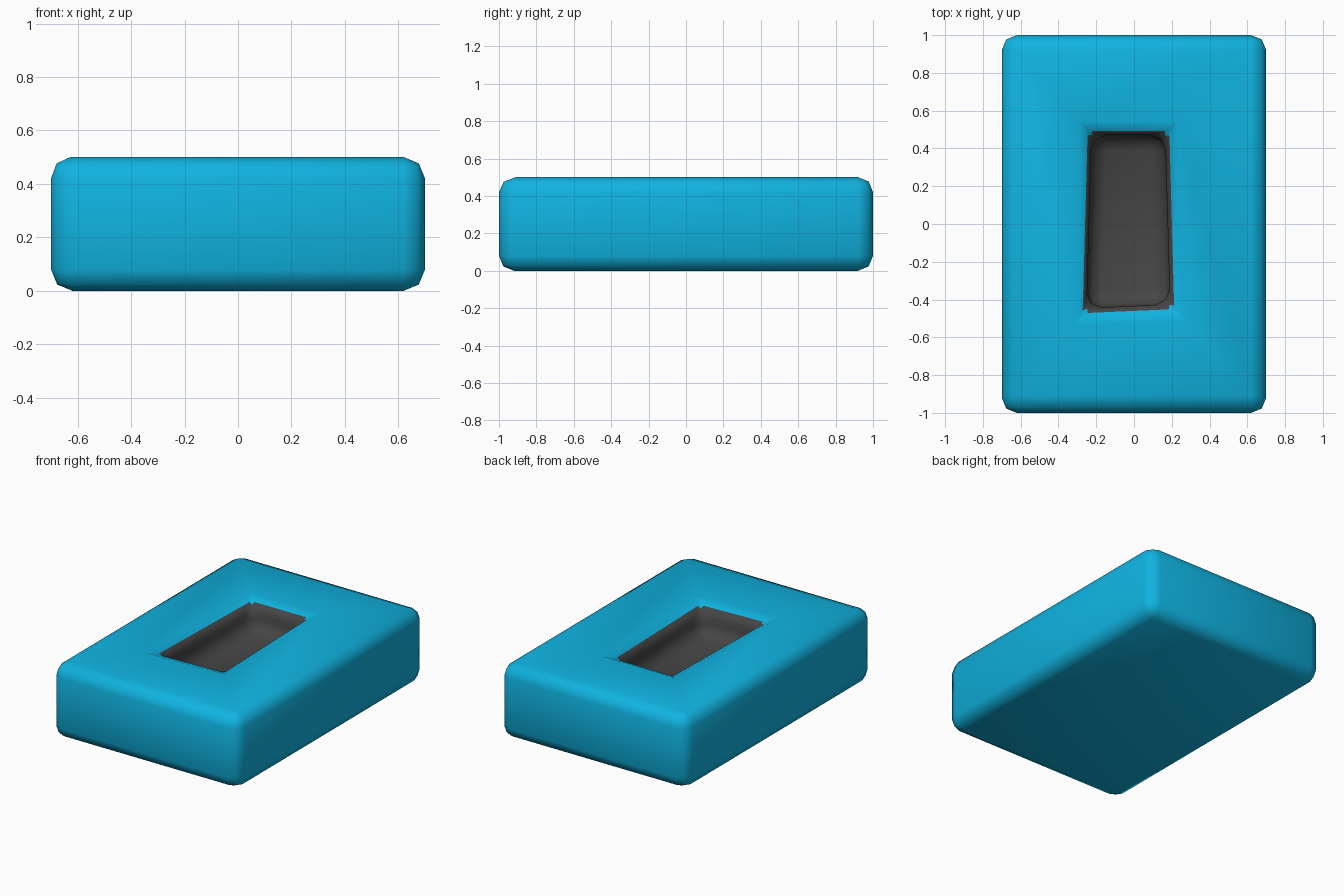
import bpy
import bmesh

if "Cube" in bpy.data.objects:
    bpy.data.objects.remove(bpy.data.objects["Cube"])

SIZE = (1.4, 2.0, 0.5)
POCKET_DEPTH = 0.2
POCKET = [(-0.25, -0.445), (0.19, -0.425), (0.165, 0.47), (-0.225, 0.47)]


def make_material(name, color):
    mat = bpy.data.materials.new(name)
    mat.diffuse_color = color
    mat.use_nodes = True
    mat.node_tree.nodes["Principled BSDF"].inputs["Base Color"].default_value = mat.diffuse_color
    return mat


def ring(bm, corners, z):
    return [bm.verts.new((x, y, z)) for x, y in corners]


def bridge(bm, lower, upper, slot):
    for i in range(4):
        j = (i + 1) % 4
        face = bm.faces.new((lower[i], lower[j], upper[j], upper[i]))
        face.material_index = slot


# Block with a slightly skewed pocket sunk into its top
hx, hy, top = SIZE[0] / 2, SIZE[1] / 2, SIZE[2]
outline = [(-hx, -hy), (hx, -hy), (hx, hy), (-hx, hy)]
bm = bmesh.new()
base = ring(bm, outline, 0)
rim = ring(bm, outline, top)
mouth = ring(bm, POCKET, top)
floor = ring(bm, POCKET, top - POCKET_DEPTH)
bm.faces.new(base[::-1])
bridge(bm, base, rim, 0)
bridge(bm, rim, mouth, 0)
bridge(bm, mouth, floor, 1)
bm.faces.new(floor).material_index = 1
bmesh.ops.recalc_face_normals(bm, faces=bm.faces[:])
for face in bm.faces:
    face.smooth = True

mesh = bpy.data.meshes.new("block_with_pocket")
bm.to_mesh(mesh)
bm.free()
block = bpy.data.objects.new("block_with_pocket", mesh)
bpy.context.collection.objects.link(block)
mesh.materials.append(make_material("blue_shell", (0.005, 0.45, 0.75, 1)))
mesh.materials.append(make_material("dark_pocket", (0.06, 0.06, 0.06, 1)))

# Soft rounded edges all round, including the pocket
bevel = block.modifiers.new("rounded_edges", 'BEVEL')
bevel.width = 0.08
bevel.segments = 2
bevel.limit_method = 'ANGLE'
bevel.use_clamp_overlap = False
